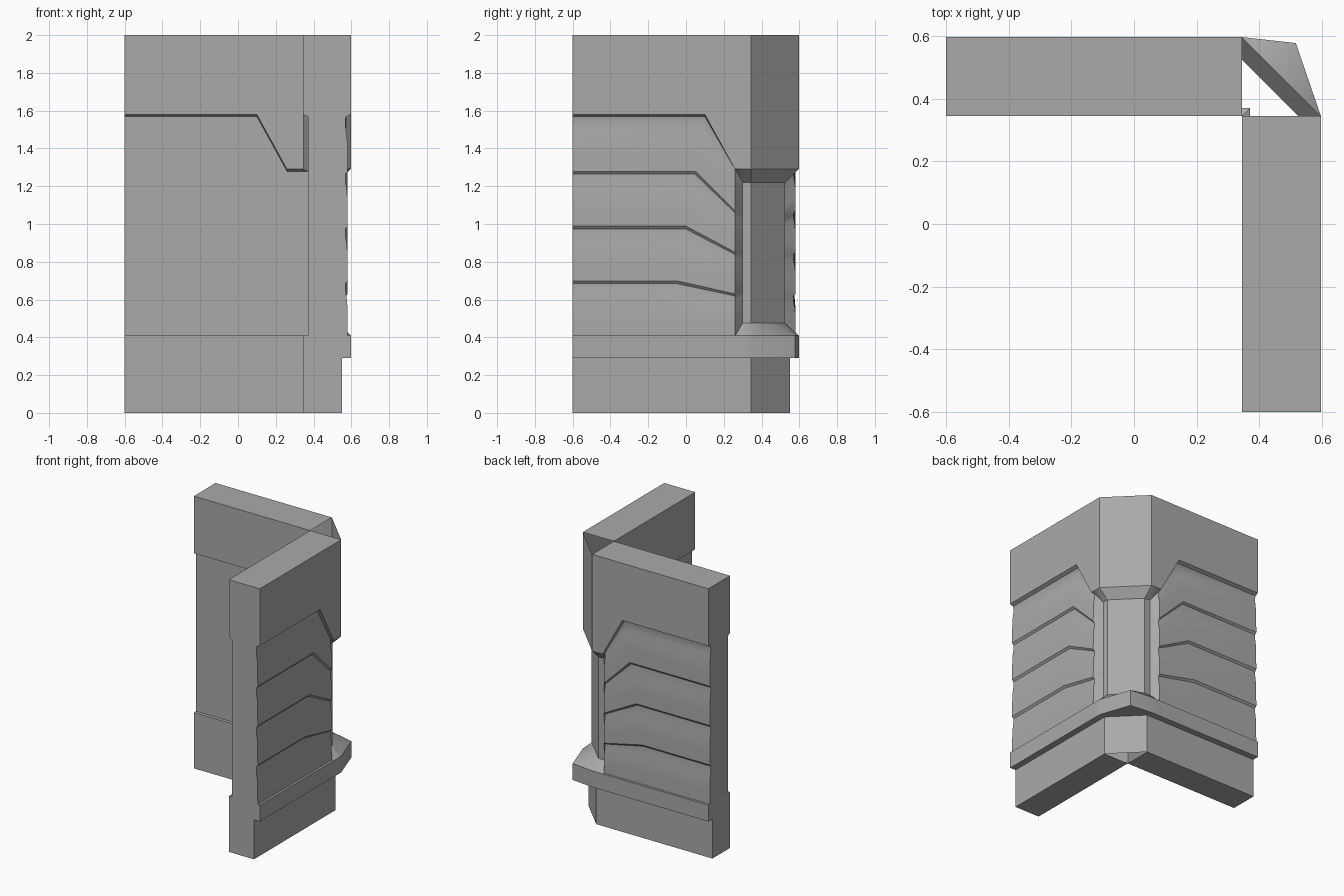
import bpy, bmesh

old = bpy.data.objects.get("Cube")
if old:
    bpy.data.objects.remove(old, do_unlink=True)

# Plan distances shared by both wings (the wings mirror across x = y)
END, CORNER, OUTER = -0.6, 0.345, 0.597
BASE, COLUMN, RECESS = 0.55, 0.525, 0.37
EDGE, POST = 0.26, 0.30           # end of the boarding, start of the corner post
# Heights
PLINTH, LEDGE, SHOULDER, HEAD, TOP = 0.29, 0.41, 1.29, 1.58, 2.0
BOARDS = 4
BOARD_SHAPE = [(0, .581), (.3, .58), (.62, .578), (.8, .57), (.95, .569)]


def mirrored(points, middle=None):
    """Run along one wing, round the corner and back along the other."""
    x, y, z = points[-1]
    middle = middle or ((x + y) / 2, (x + y) / 2, z)
    return points + [middle] + [(b, a, c) for a, b, c in reversed(points)]


def level(x, z, middle=None):
    """Row of constant depth and height."""
    return mirrored([(x, y, z) for y in (END, 0.1, EDGE, POST, CORNER)], middle)


def board_row(t, x):
    """Row of the boarding, dipping towards the recessed corner post."""
    z = LEDGE + t * (HEAD - 0.012 - LEDGE)
    dip = LEDGE + t * (SHOULDER - LEDGE)
    post = 0.475 + t * 0.745
    return mirrored([(x, END, z), (x, -0.1 + 0.2 * t, z), (x, EDGE, dip),
                     (COLUMN, POST, post), (COLUMN, CORNER, post)])


def shoulder_row(x, drop=0.0):
    """Lower edge of the head wall, stepping down beside the corner."""
    return [(x, END, HEAD - drop), (x, 0.1, HEAD - drop), (x, EDGE, SHOULDER - drop)]


def add_grid(bm, rows):
    grid = [[bm.verts.new(p) for p in row] for row in rows]
    for low, high in zip(grid, grid[1:]):
        for i in range(len(low) - 1):
            bm.faces.new((low[i], low[i + 1], high[i + 1], high[i]))


def add_face(bm, points):
    bm.faces.new([bm.verts.new(p) for p in points])


# Outer skin: plinth, ledge, boarding with corner post, head wall
nose = (0.517, 0.578)
outer = [level(BASE, 0), level(BASE, PLINTH),
         level(OUTER, PLINTH, (*nose, PLINTH)), level(OUTER, LEDGE, (*nose, LEDGE))]
for i in range(BOARDS):
    for s, x in BOARD_SHAPE:
        outer.append(board_row((i + s) / BOARDS, x))
outer.append(board_row(1, 0.572))
outer.append(mirrored(shoulder_row(OUTER) + [(OUTER, POST, SHOULDER),
                                             (OUTER, CORNER, SHOULDER)]))
outer.append(level(OUTER, TOP))


# Inner skin with its shallow recessed panel
def inner_level(x, z):
    return mirrored([(x, y, z) for y in (END, 0.1, EDGE, x)])


inner = [inner_level(CORNER, 0), inner_level(CORNER, LEDGE), inner_level(RECESS, LEDGE),
         mirrored(shoulder_row(RECESS, 0.012) + [(RECESS, RECESS, SHOULDER - 0.012)]),
         mirrored(shoulder_row(CORNER) + [(CORNER, CORNER, SHOULDER)]),
         inner_level(CORNER, TOP)]

bm = bmesh.new()
add_grid(bm, outer)
add_grid(bm, inner)

# End, top and bottom caps; the corner shaft stays open
for side in (0, -1):
    add_face(bm, [row[side] for row in outer] + [row[side] for row in reversed(inner)])
for x, z in ((OUTER, TOP), (BASE, 0)):
    cap = [(x, y, z) for y in (END, 0.1, EDGE, POST, CORNER)]
    cap += [(CORNER, y, z) for y in (CORNER, EDGE, 0.1, END)]
    add_face(bm, cap)
    add_face(bm, [(b, a, c) for a, b, c in cap])

bmesh.ops.remove_doubles(bm, verts=bm.verts, dist=0.0005)
bmesh.ops.recalc_face_normals(bm, faces=bm.faces)
mesh = bpy.data.meshes.new("corner_wall")
bm.to_mesh(mesh)
bm.free()

# Plain grey finish
grey = bpy.data.materials.new("plain_grey")
grey.use_nodes = True
colour = (0.4, 0.4, 0.4, 1)
grey.diffuse_color = colour
grey.node_tree.nodes["Principled BSDF"].inputs["Base Color"].default_value = colour
mesh.materials.append(grey)

wall = bpy.data.objects.new("corner_wall", mesh)
bpy.context.collection.objects.link(wall)
bpy.ops.object.select_all(action="DESELECT")
wall.select_set(True)
bpy.context.view_layer.objects.active = wall
bpy.ops.object.shade_smooth_by_angle(angle=0.6)
